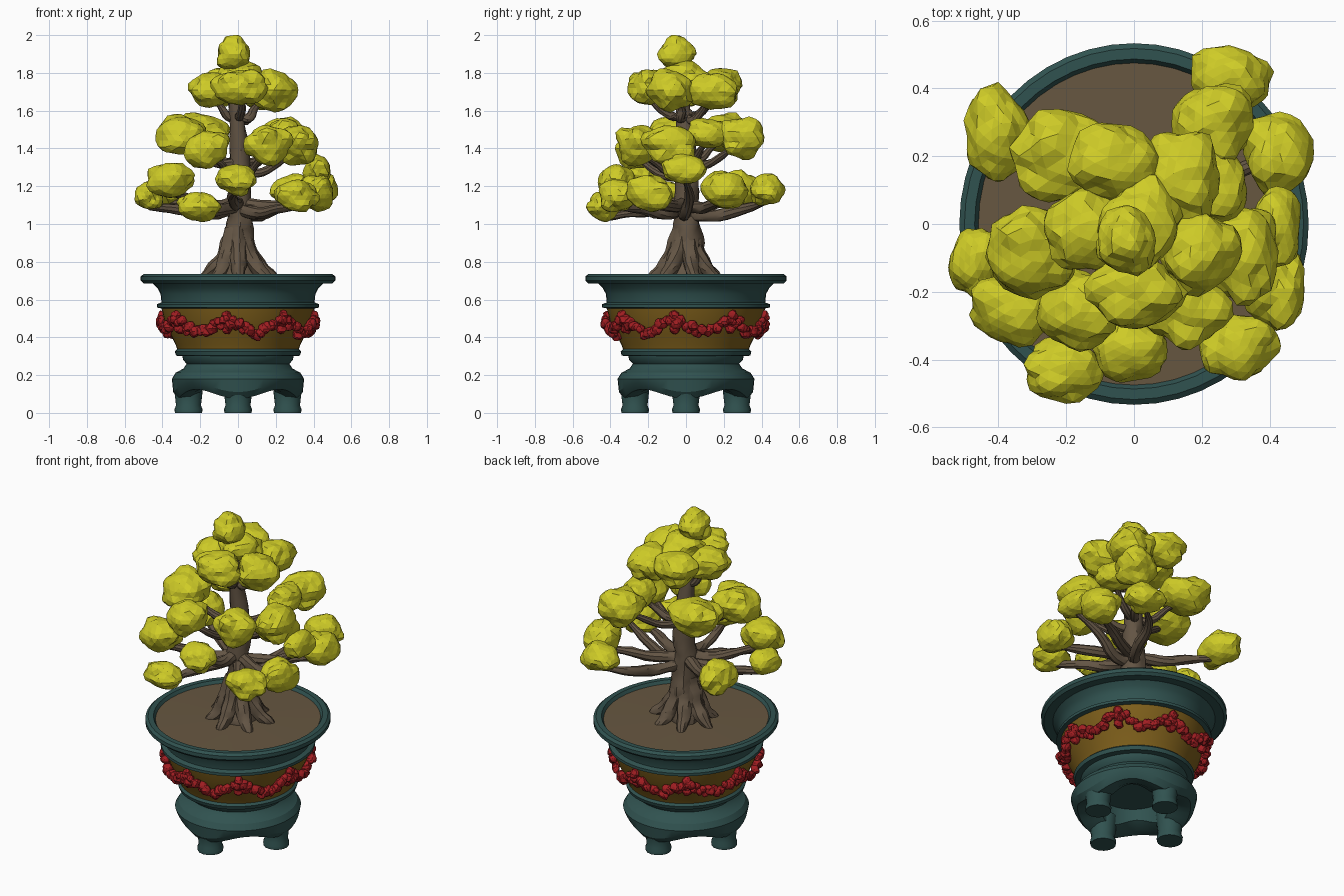
import bpy, bmesh, math, random
from mathutils import Vector, noise

if "Cube" in bpy.data.objects:
    bpy.data.objects.remove(bpy.data.objects["Cube"])

random.seed(4)


def material(name, rgb):
    m = bpy.data.materials.new(name)
    m.diffuse_color = (*rgb, 1)
    m.use_nodes = True
    m.node_tree.nodes["Principled BSDF"].inputs["Base Color"].default_value = m.diffuse_color
    return m


TEAL = material("teal glaze", (0.03, 0.085, 0.08))
GOLD = material("dark gold", (0.21, 0.115, 0.011))
RED = material("garland red", (0.36, 0.013, 0.016))
SOIL = material("soil brown", (0.135, 0.095, 0.052))
BARK = material("bark brown", (0.125, 0.09, 0.058))
LEAF = material("leaf yellow", (0.62, 0.60, 0.02))


def to_object(name, bm, *mats, angle=None):
    me = bpy.data.meshes.new(name)
    bm.to_mesh(me)
    bm.free()
    ob = bpy.data.objects.new(name, me)
    bpy.context.collection.objects.link(ob)
    for m in mats:
        me.materials.append(m)
    if angle:
        bpy.ops.object.select_all(action='DESELECT')
        ob.select_set(True)
        bpy.context.view_layer.objects.active = ob
        bpy.ops.object.shade_smooth_by_angle(angle=math.radians(angle))
    return ob


def ico(level):
    """Unit icosphere as plain lists, stamped many times below."""
    b = bmesh.new()
    bmesh.ops.create_icosphere(b, subdivisions=level, radius=1)
    b.verts.index_update()
    data = [v.co.copy() for v in b.verts], [[v.index for v in f.verts] for f in b.faces]
    b.free()
    return data


def stamp(bm, ball, place):
    vs = [bm.verts.new(place(d)) for d in ball[0]]
    for f in ball[1]:
        bm.faces.new([vs[i] for i in f])


def lathe(bm, profile, segs=48, centre=(0, 0), sy=1.0, dz=None):
    rings = []
    for r, z in profile:
        ring = []
        for i in range(segs):
            a = 2 * math.pi * i / segs
            h = z + (dz(a, z) if dz else 0)
            ring.append(bm.verts.new((centre[0] + r * math.cos(a),
                                      centre[1] + r * math.sin(a) * sy, h)))
        rings.append(ring)
    for a, b in zip(rings, rings[1:]):
        for i in range(segs):
            j = (i + 1) % segs
            bm.faces.new((a[i], a[j], b[j], b[i]))
    bm.faces.new(rings[0][::-1])
    bm.faces.new(rings[-1])


# Pot: hollow scalloped foot, collar, gold band and wide rim
POT = [(.19, .22), (.2, .13), (.26, .10), (.315, .10), (.343, .135), (.35, .18), (.33, .213),
       (.288, .235), (.272, .26), (.29, .28), (.295, .30), (.328, .303), (.335, .325), (.322, .337),
       (.33, .36), (.36, .42), (.39, .49), (.405, .553),
       (.43, .558), (.43, .575), (.405, .585), (.41, .63), (.425, .66), (.45, .685),
       (.50, .685), (.515, .70), (.515, .722), (.50, .735), (.47, .735), (.455, .71)]
bm = bmesh.new()
lathe(bm, POT, sy=1.035, dz=lambda a, z: -0.025 * math.cos(4 * a) if z < .14 else 0)
for f in bm.faces:
    if .337 < f.calc_center_median().z < .555 and len(f.verts) == 4:
        f.material_index = 1
to_object("pot", bm, TEAL, GOLD, angle=30)

# Four stubby feet on the axes
bm = bmesh.new()
for k in range(4):
    a = k * math.pi / 2
    lathe(bm, [(.072, 0), (.074, .02), (.066, .04), (.072, .09), (.08, .17)], 16,
          (.262 * math.cos(a), .27 * math.sin(a)))
to_object("pot_feet", bm, TEAL, angle=30)

# Soil
bm = bmesh.new()
lathe(bm, [(.47, .70), (.47, .716), (.2, .722), (.05, .725)], 48, sy=1.035)
to_object("soil", bm, SOIL, angle=30)

# Lumpy garland in eight swags round the gold band, with drops where they meet
bm = bmesh.new()
bead = ico(2)


def add_bead(r, a, z, size):
    c = Vector((r * math.cos(a), r * math.sin(a) * 1.03, z))
    stamp(bm, bead, lambda d: c + d * size * (1 + .35 * noise.noise((c + d * size) * 45)))


for i in range(150):
    a = 2 * math.pi * i / 150
    z = .425 + .06 * math.cos(4 * a + .6) ** 2 + random.uniform(-.018, .018)
    add_bead(.375 + (z - .45) * .4 + random.uniform(.012, .03), a, z, random.uniform(.018, .031))
for k in range(8):
    for t in range(3):
        add_bead(.405 - .01 * t, (k * math.pi - .6) / 4, .515 - .035 * t, .028)
to_object("garland", bm, RED)

# Leaf pads: centre, then half sizes
PADS = [
    # crown and second tier
    (-.02, -.05, 1.9, .10, .11, .10),
    (-.14, -.02, 1.71, .13, .14, .11), (.0, -.2, 1.72, .15, .13, .11),
    (.19, -.08, 1.71, .13, .13, .12), (.14, .13, 1.70, .13, .15, .11),
    (-.05, .18, 1.73, .15, .13, .11), (.02, 0, 1.78, .13, .14, .08),
    # third tier
    (-.31, -.08, 1.47, .15, .15, .12), (-.16, -.26, 1.40, .13, .13, .11),
    (.16, -.25, 1.42, .13, .13, .12), (.32, -.08, 1.42, .12, .16, .12),
    (.23, .30, 1.46, .14, .13, .12), (-.2, .2, 1.48, .17, .15, .12),
    (.24, .12, 1.48, .11, .13, .09),
    # lowest tier
    (-.47, -.11, 1.15, .08, .12, .09), (-.36, -.25, 1.23, .13, .12, .11),
    (-.2, -.43, 1.09, .13, .10, .09), (-.01, -.37, 1.24, .13, .10, .09),
    (.31, -.36, 1.15, .12, .11, .10), (.42, -.19, 1.16, .10, .14, .11),
    (.42, .0, 1.29, .08, .13, .09), (.43, .21, 1.18, .12, .14, .11),
    (.28, .43, 1.18, .13, .11, .09), (-.40, .26, 1.18, .11, .15, .11),
]
bm = bmesh.new()
ball = ico(3)
for x, y, z, *half in PADS:
    centre, half = Vector((x, y, z)), Vector(half)
    lumps = [(Vector([random.gauss(0, 1) for _ in range(3)]).normalized() * .56,
              random.uniform(.42, .52)) for _ in range(8)]

    def skin(d):
        # outermost hit of the ray on the core or on any lump
        reach = .84
        for c, r in lumps:
            along = d.dot(c)
            gap = r * r - (c.length_squared - along * along)
            if gap > 0:
                reach = max(reach, along + math.sqrt(gap))
        reach += .12 * noise.noise((centre + d * .12) * 16)
        return centre + d * half * reach

    stamp(bm, ball, skin)
to_object("foliage", bm, LEAF)

# Trunk, roots and limbs as tapered tubes
bm = bmesh.new()


def tube(points, sides=9):
    pts = [Vector(p) for p in points]
    for _ in range(2):  # corner cutting
        cut = [pts[0]]
        for a, b in zip(pts, pts[1:]):
            cut += [a.lerp(b, .25), a.lerp(b, .75)]
        pts = cut + [pts[-1]]
    rings = []
    for i, p in enumerate(pts):
        t = (pts[min(i + 1, len(pts) - 1)] - pts[max(i - 1, 0)]).to_3d().normalized()
        u = t.cross(Vector((.31, -.94, .13))).normalized()
        w = t.cross(u)
        ring = []
        for k in range(sides):
            a = 2 * math.pi * k / sides
            d = u * math.cos(a) + w * math.sin(a)
            q = p.to_3d() + d * p.w
            ring.append(bm.verts.new(q + d * p.w * .3 * noise.noise(q * 16)))
        rings.append(ring)
    for a, b in zip(rings, rings[1:]):
        for k in range(sides):
            j = (k + 1) % sides
            bm.faces.new((a[k], a[j], b[j], b[k]))
    bm.faces.new(rings[0][::-1])
    bm.faces.new(rings[-1])


tube([(0, 0, .70, .11), (-.01, .0, .82, .10), (.01, .01, .95, .072), (.0, 0, 1.1, .066),
      (.02, .01, 1.3, .055), (-.01, -.01, 1.55, .045), (-.01, -.03, 1.85, .02)], 14)
for k in range(7):
    a = k * 2 * math.pi / 7 + .25
    c, s, w = math.cos(a), math.sin(a), random.uniform(.9, 1.15)
    tube([(.02 * c, .02 * s, .97, .05), (.06 * c, .06 * s, .85, .045),
          (.11 * c * w, .11 * s * w, .77, .042), (.165 * c * w, .165 * s * w, .725, .03),
          (.2 * c * w, .2 * s * w, .70, .012)])
for x, y, z, *half in PADS[1:]:
    if math.hypot(x, y) < .1:
        continue
    low = z < 1.32
    z0 = random.uniform(1.04, 1.12) if low else z - .14
    drop, r = (.06, .034) if low else (.03, .024)
    wob = random.uniform(-.05, .05)
    tube([(0, 0, z0, r), (.35 * x - wob * y, .35 * y + wob * x, z0 - .02, r),
          (.7 * x + wob, .7 * y - wob, (z0 + z - drop) / 2, r * .75),
          (x, y, z - drop, r * .45)])
to_object("trunk_and_limbs", bm, BARK, angle=35)
